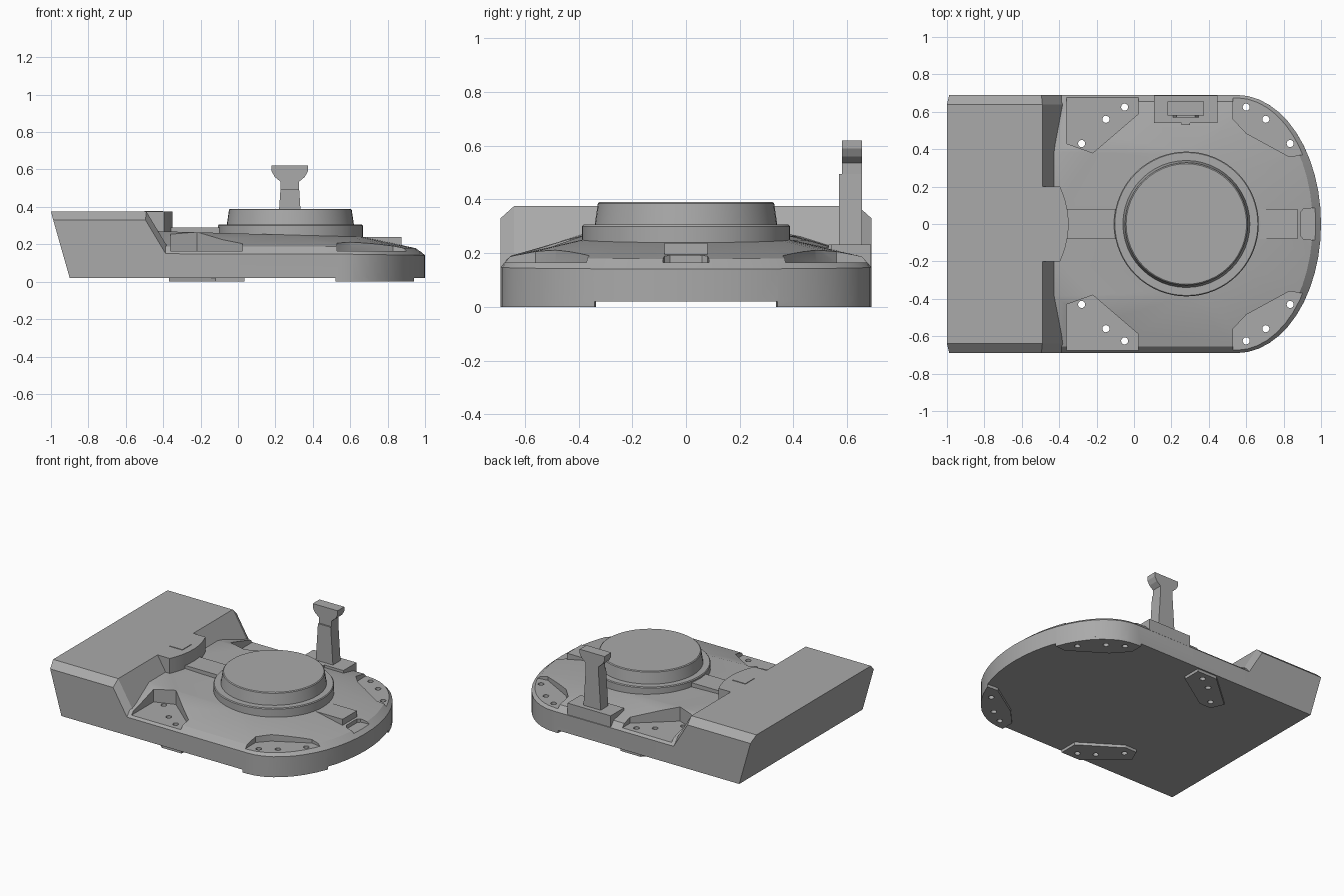
import bpy, bmesh
from math import sin, cos, pi

cube = bpy.data.objects.get("Cube")
if cube:
    bpy.data.objects.remove(cube)

grey = bpy.data.materials.new("plain_grey")
grey.use_nodes = True
grey.diffuse_color = (0.4, 0.4, 0.4, 1)
grey.node_tree.nodes["Principled BSDF"].inputs["Base Color"].default_value = (0.4, 0.4, 0.4, 1)


def loft(name, sections):
    """Skin a list of closed sections that share one point count and cap the ends."""
    bm = bmesh.new()
    rings = [[bm.verts.new(p) for p in s] for s in sections]
    n = len(rings[0])
    for a, b in zip(rings, rings[1:]):
        for i in range(n):
            j = (i + 1) % n
            bm.faces.new((a[i], a[j], b[j], b[i]))
    bm.faces.new(rings[0][::-1])
    bm.faces.new(rings[-1])
    bmesh.ops.recalc_face_normals(bm, faces=bm.faces)
    mesh = bpy.data.meshes.new(name)
    bm.to_mesh(mesh)
    bm.free()
    mesh.materials.append(grey)
    obj = bpy.data.objects.new(name, mesh)
    bpy.context.collection.objects.link(obj)
    return obj


def prism(name, poly, z0, z1):
    return loft(name, [[(x, y, z) for x, y in poly] for z in (z0, z1)])


def box(name, x0, x1, y0, y1, z0, z1):
    return prism(name, [(x0, y0), (x1, y0), (x1, y1), (x0, y1)], z0, z1)


def disc(name, x, y, levels, sides):
    """Stack of circles given as (radius, z)."""
    angles = [2 * pi * i / sides for i in range(sides)]
    return loft(name, [[(x + r * cos(a), y + r * sin(a), z) for a in angles] for r, z in levels])


def side_profile(name, poly, y0, y1):
    return loft(name, [[(x, y, z) for x, z in poly] for y in (y0, y1)])


def combine(target, other, operation):
    """Apply a boolean and discard the tool object."""
    other.hide_render = True
    mod = target.modifiers.new("cut", 'BOOLEAN')
    mod.operation = operation
    mod.solver = 'EXACT'
    mod.object = other
    bpy.context.view_layer.update()
    deps = bpy.context.evaluated_depsgraph_get()
    mesh = bpy.data.meshes.new_from_object(target.evaluated_get(deps))
    target.modifiers.remove(mod)
    target.data = mesh
    bpy.data.objects.remove(other)


def outline(back, start, a, b, steps=24):
    """Plan shape: straight sides closed by a half ellipse at the round end."""
    arc = [pi * i / steps - pi / 2 for i in range(steps + 1)]
    return [(back, -b)] + [(start + a * cos(t), b * sin(t)) for t in arc] + [(back, b)]


# Hull: vertical wall, bevelled rim, then a sloping deck
wall = outline(-0.6, 0.55, 0.45, 0.69)
rim = outline(-0.6, 0.55, 0.405, 0.655)
deck = outline(-0.6, 0.28, 0.39, 0.385)
hull = loft("hull", [
    [(x, y, 0.02) for x, y in wall],
    [(x, y, 0.15 - 0.015 * max(0, x - 0.4)) for x, y in wall],
    [(x, y, 0.19 - 0.02 * max(0, x - 0.4)) for x, y in rim],
    [(x, y, 0.258 - 0.028 * x) for x, y in deck]])

# Raised block with chamfered ends
inner = [(-1, 0.375), (-0.49, 0.375), (-0.355, 0.15), (-0.355, 0.02), (-0.9, 0.02)]
outer = [(-0.988, 0.33), (-0.495, 0.33), (-0.387, 0.15), (-0.387, 0.02), (-0.9, 0.02)]
block = loft("block", [[(x, y, z) for x, z in prof] for y, prof in
                       ((-0.69, outer), (-0.64, inner), (0.64, inner), (0.69, outer))])
combine(hull, block, 'UNION')

# Curved bulge in the middle of the block
curve = [(-0.35 - 0.045 * (i / 5) ** 2, 0.2 * i / 5) for i in range(-5, 6)]
bulge = prism("bulge", [(-0.6, -0.2)] + curve + [(-0.6, 0.2)], 0.2, 0.375)
combine(hull, bulge, 'UNION')

# Corner pads, pockets and bolt holes, mirrored to both sides
arc = [0.515 + (pi / 2 - 0.515) * i / 8 for i in range(9)]
round_pad = [(0.55 + 0.45 * cos(t), 0.69 * sin(t)) for t in arc]
round_pad += [(0.52, 0.69), (0.52, 0.6), (0.62, 0.49), (0.86, 0.335)]
block_pad = [(-0.37, 0.46), (-0.33, 0.37), (-0.24, 0.37), (0.035, 0.55), (0.035, 0.68), (-0.12, 0.68)]
round_pocket = [(0.53, 0.8), (0.53, 0.56), (0.6, 0.485), (0.83, 0.36), (0.9, 0.37), (1.1, 0.42), (1.1, 0.8)]
block_pocket = [(-0.36, 0.8), (-0.36, 0.43), (-0.22, 0.38), (0.025, 0.59), (0.025, 0.8)]
holes = [(-0.28, 0.43), (-0.15, 0.56), (-0.05, 0.625), (0.6, 0.625), (0.705, 0.56), (0.835, 0.43)]
for side in (-1, 1):
    def flip(poly):
        return [(x, side * y) for x, y in poly]
    for pad in (round_pad, block_pad):
        combine(hull, prism("pad", flip(pad), 0, 0.03), 'UNION')
    for pocket in (round_pocket, block_pocket):
        combine(hull, prism("pocket", flip(pocket), 0.165, 0.5), 'DIFFERENCE')
    for x, y in flip(holes):
        combine(hull, disc("hole", x, y, [(0.019, -0.1), (0.019, 0.5)], 16), 'DIFFERENCE')

# Notch at the tip of the round end
notch = [(0.89, -0.06), (0.905, -0.08), (1.1, -0.1), (1.1, 0.1), (0.905, 0.08), (0.89, 0.06)]
combine(hull, prism("notch", notch, 0.165, 0.5), 'DIFFERENCE')

# Round turntable
ring = disc("turntable_ring", 0.28, 0, [(0.387, 0.2), (0.387, 0.3), (0.382, 0.306)], 64)
drum = disc("turntable_drum", 0.28, 0, [(0.342, 0.29), (0.328, 0.385), (0.322, 0.39)], 48)

# Beams and hatch plate along the centre line
box("block_beam", -0.4, -0.08, -0.08, 0.08, 0.2, 0.29)
box("nose_beam", 0.64, 0.875, -0.08, 0.08, 0.17, 0.238)
box("hatch_plate", -0.5, -0.4, -0.05, 0.05, 0.37, 0.379)

# Post on one side
box("post_base", 0.108, 0.447, 0.54, 0.688, 0.1, 0.232)
box("post_base_tab", 0.255, 0.3, 0.53, 0.56, 0.18, 0.232)


def symmetric(half):
    return [(0.277 + w, z) for w, z in half] + [(0.277 - w, z) for w, z in half[::-1]]


side_profile("post_shaft", symmetric([(0.068, 0.22), (0.05, 0.495)]), 0.57, 0.655)
side_profile("post_head", symmetric([(0.05, 0.49), (0.05, 0.535), (0.08, 0.56), (0.097, 0.59), (0.097, 0.62)]),
             0.58, 0.655)

# Smooth round walls, keep sharp edges
for obj in (hull, ring, drum):
    bpy.ops.object.select_all(action='DESELECT')
    obj.select_set(True)
    bpy.context.view_layer.objects.active = obj
    bpy.ops.object.shade_smooth_by_angle(angle=0.35)
